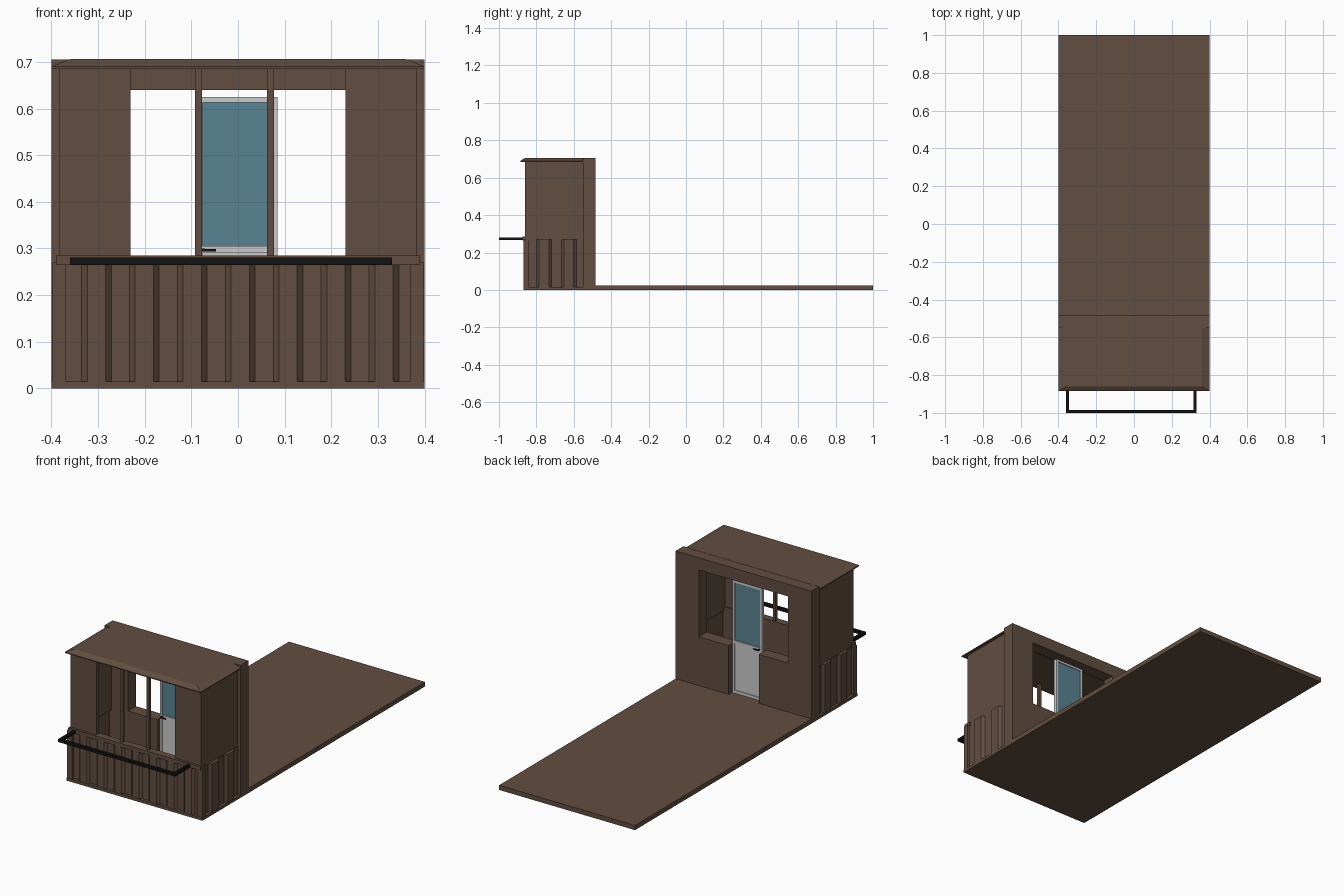
import bpy, bmesh
from mathutils import Vector

if "Cube" in bpy.data.objects:
    bpy.data.objects.remove(bpy.data.objects["Cube"])


def material(name, color):
    m = bpy.data.materials.new(name)
    m.diffuse_color = (*color, 1)
    m.use_nodes = True
    m.node_tree.nodes["Principled BSDF"].inputs["Base Color"].default_value = m.diffuse_color
    return m


BROWN = material("brown_paint", (0.12, 0.075, 0.052))
BLUE = material("blue_glass", (0.10, 0.23, 0.29))
BLACK = material("black_metal", (0.006, 0.006, 0.006))


def finish(name, bm, mat):
    bmesh.ops.recalc_face_normals(bm, faces=bm.faces[:])
    me = bpy.data.meshes.new(name)
    bm.to_mesh(me)
    bm.free()
    ob = bpy.data.objects.new(name, me)
    bpy.context.collection.objects.link(ob)
    if mat:
        me.materials.append(mat)
    return ob


def prism(name, points, offset, mat=BROWN):
    """Extrude a flat outline of 3D points by an offset vector."""
    bm = bmesh.new()
    face = bm.faces.new([bm.verts.new(p) for p in points])
    ext = bmesh.ops.extrude_face_region(bm, geom=[face])
    vs = [g for g in ext["geom"] if isinstance(g, bmesh.types.BMVert)]
    bmesh.ops.translate(bm, verts=vs, vec=Vector(offset))
    if not face.is_valid or len(bm.faces) < len(points) + 2:
        bm.faces.new([v for v in bm.verts if v not in vs])
    return finish(name, bm, mat)


def box(name, x, y, z, mat=BROWN):
    bm = bmesh.new()
    bmesh.ops.create_cube(bm, size=1)
    for v in bm.verts:
        v.co = [r[0] if c < 0 else r[1] for c, r in zip(v.co, (x, y, z))]
    return finish(name, bm, mat)


def ribs(start, end, first, pitch, slope, count, outer, inner):
    """Trapezoid corrugation as (position, depth) pairs."""
    pts = [(start, outer)]
    level = [outer, inner]
    for i in range(count):
        s = first + i * pitch
        pts += [(s, level[i % 2]), (s + slope, level[(i + 1) % 2])]
    return pts + [(end, level[count % 2])]


# Floor
box("floor_slab", (-0.4, 0.4), (-0.55, 1.0), (0, 0.025))
box("bay_base", (-0.4, 0.4), (-0.87, -0.55), (0, 0.015))

# Rear wall with window opening and door notch
outline = [(-0.4, 0), (-0.4, 0.705), (0.4, 0.705), (0.4, 0)]
opening = [(0.088, 0), (0.088, 0.285), (0.262, 0.285), (0.262, 0.64),
           (-0.262, 0.64), (-0.262, 0.285), (-0.09, 0.285), (-0.09, 0)]
# two halves keep the outline simple: the wall up to the header, and the header
for side, name in ((-1, "rear_wall_left"), (1, "rear_wall_right")):
    door_x = 0.088 if side > 0 else 0.09
    pts = [(0.4, 0), (0.4, 0.705), (0, 0.705), (0, 0.64), (0.262, 0.64),
           (0.262, 0.285), (door_x, 0.285), (door_x, 0)]
    prism(name, [(side * x, -0.55, z) for x, z in pts], (0, 0.066, 0))

# Corrugated lower panels
front = ribs(-0.398, 0.398, -0.387, 0.0514, 0.0125, 16, -0.868, -0.855)
front += [(0.398, -0.84), (-0.398, -0.84)]
prism("front_corrugated_panel", [(x, y, 0.015) for x, y in front], (0, 0, 0.252))
flank = ribs(-0.868, -0.55, -0.867, 0.0667, 0.015, 5, 0.398, 0.385)
flank += [(-0.55, 0.37), (-0.868, 0.37)]
for side, name in ((-1, "left"), (1, "right")):
    prism(name + "_corrugated_panel", [(side * d, y, 0.015) for y, d in flank],
          (0, 0, 0.255))
    # Upper side wall and front corner panel
    xs = sorted((side * 0.36, side * 0.383))
    box(name + "_side_wall", xs, (-0.86, -0.55), (0.265, 0.69))
    xs = sorted((side * 0.23, side * 0.383))
    box(name + "_front_panel", xs, (-0.86, -0.84), (0.265, 0.69))

# Ledge and window posts
box("front_ledge", (-0.39, 0.39), (-0.873, -0.835), (0.265, 0.285))
for x, name in ((-0.085, "left_window_post"), (0.07, "right_window_post")):
    box(name, (x - 0.0075, x + 0.0075), (-0.858, -0.842), (0.285, 0.69))

# Roof with bevelled eaves on front and sides
bm = bmesh.new()
rings = []
for x, y, z in ((0.4, -0.885, 0.685), (0.4, -0.885, 0.69), (0.36, -0.86, 0.706)):
    rings.append([bm.verts.new(p) for p in
                  ((-x, y, z), (x, y, z), (x, -0.545, z), (-x, -0.545, z))])
for a, b in zip(rings, rings[1:]):
    for i in range(4):
        j = (i + 1) % 4
        bm.faces.new((a[i], a[j], b[j], b[i]))
bm.faces.new(rings[0])
bm.faces.new(rings[-1])
finish("roof", bm, BROWN)

# Door: frame, glass, lower panel
y = (-0.53, -0.512)
box("door_left_stile", (-0.088, -0.076), y, (0.025, 0.625), None)
box("door_right_stile", (0.073, 0.085), y, (0.025, 0.625), None)
for z0, z1, name in ((0.025, 0.04, "bottom"), (0.29, 0.305, "middle"), (0.613, 0.625, "top")):
    box("door_%s_rail" % name, (-0.076, 0.073), y, (z0, z1), None)
box("door_lower_panel", (-0.076, 0.073), (-0.525, -0.517), (0.04, 0.29), None)
box("door_glass", (-0.076, 0.073), (-0.525, -0.517), (0.305, 0.613), BLUE)

# Door handles on both faces
for s, name in ((-1, "front"), (1, "rear")):
    c = -0.521
    box(name + "_handle_stem", (-0.077, -0.071), sorted((c, c + s * 0.022)), (0.294, 0.3), BLACK)
    box(name + "_handle_lever", (-0.077, -0.047), sorted((c + s * 0.018, c + s * 0.024)),
        (0.294, 0.299), BLACK)

# Black hand rail in front
box("hand_rail_bar", (-0.36, 0.33), (-1.0, -0.984), (0.266, 0.281), BLACK)
for x, name in ((-0.36, "left"), (0.314, "right")):
    box("hand_rail_%s_arm" % name, (x, x + 0.016), (-0.984, -0.865), (0.266, 0.281), BLACK)
